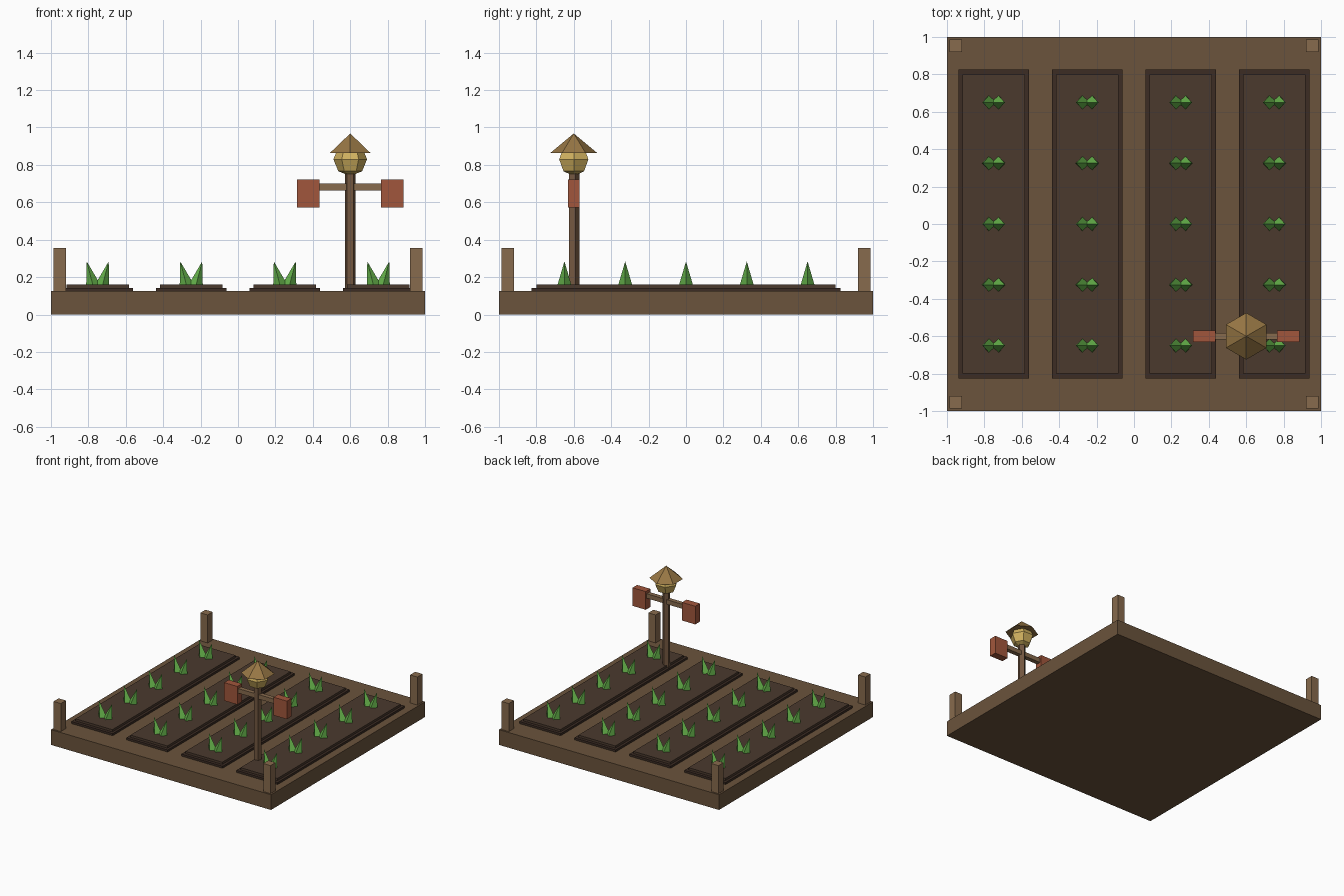
import bpy
from math import radians

if "Cube" in bpy.data.objects:
    bpy.data.objects.remove(bpy.data.objects["Cube"])


def material(name, r, g, b):
    m = bpy.data.materials.new(name)
    m.diffuse_color = [(c / 255) ** 2.2 for c in (r, g, b)] + [1]
    m.use_nodes = True
    m.node_tree.nodes["Principled BSDF"].inputs["Base Color"].default_value = m.diffuse_color
    return m


FRAME = material("frame_wood", 106, 84, 62)
POST = material("post_wood", 134, 106, 78)
SOIL = material("soil", 76, 60, 49)
EDGE = material("bed_edge", 62, 48, 40)
LEAF = material("leaf", 100, 175, 75)
POLE = material("pole_wood", 115, 88, 66)
CLAY = material("red_cloth", 160, 87, 62)
GLOW = material("lantern_yellow", 208, 176, 96)
ROOF = material("roof_tan", 150, 118, 70)


def finish(name, mat):
    o = bpy.context.object
    o.name = name
    o.data.materials.append(mat)
    return o


def box(name, center, size, z0, z1, mat):
    bpy.ops.mesh.primitive_cube_add(size=1, location=(*center, (z0 + z1) / 2))
    o = finish(name, mat)
    o.scale = (*size, z1 - z0)
    return o


def cone(name, loc, sides, r1, r2, depth, mat, rot=(0, 0, 0)):
    bpy.ops.mesh.primitive_cone_add(vertices=sides, radius1=r1, radius2=r2,
                                    depth=depth, location=loc, rotation=rot)
    return finish(name, mat)


# Base slab and corner posts
box("base", (0, 0), (2, 2), 0, 0.125, FRAME)
for sx in (-1, 1):
    for sy in (-1, 1):
        box("corner_post", (sx * 0.953, sy * 0.953), (0.066, 0.066), 0.12, 0.355, POST)

# Four stepped soil beds, each with five pairs of leaning leaves
for x in (-0.75, -0.25, 0.25, 0.75):
    box("bed_edge", (x, 0), (0.376, 1.65), 0.12, 0.142, EDGE)
    box("bed_soil", (x, 0), (0.335, 1.6), 0.14, 0.16, SOIL)
    for i in range(-2, 3):
        for s in (-1, 1):
            cone("leaf", (x + s * 0.041, i * 0.325, 0.216), 4, 0.04, 0, 0.14,
                 LEAF, (0, s * radians(14.5), 0))

# Lantern pole with crossbar and hanging panels
PX, PY = 0.6, -0.6
cone("pole", (PX, PY, 0.45), 5, 0.03, 0.03, 0.65, POLE)
box("crossbar", (PX, PY), (0.42, 0.036), 0.663, 0.7, POST)
for s in (-1, 1):
    box("hanging_panel", (PX + s * 0.225, PY), (0.12, 0.06), 0.573, 0.722, CLAY)

# Lantern globe and roof, six sided with corners along y
bpy.ops.mesh.primitive_uv_sphere_add(segments=6, ring_count=4, radius=0.09,
                                     location=(PX, PY, 0.83), rotation=(0, 0, radians(90)))
finish("lantern", GLOW)
cone("lantern_roof", (PX, PY, 0.916), 6, 0.125, 0, 0.104, ROOF)
